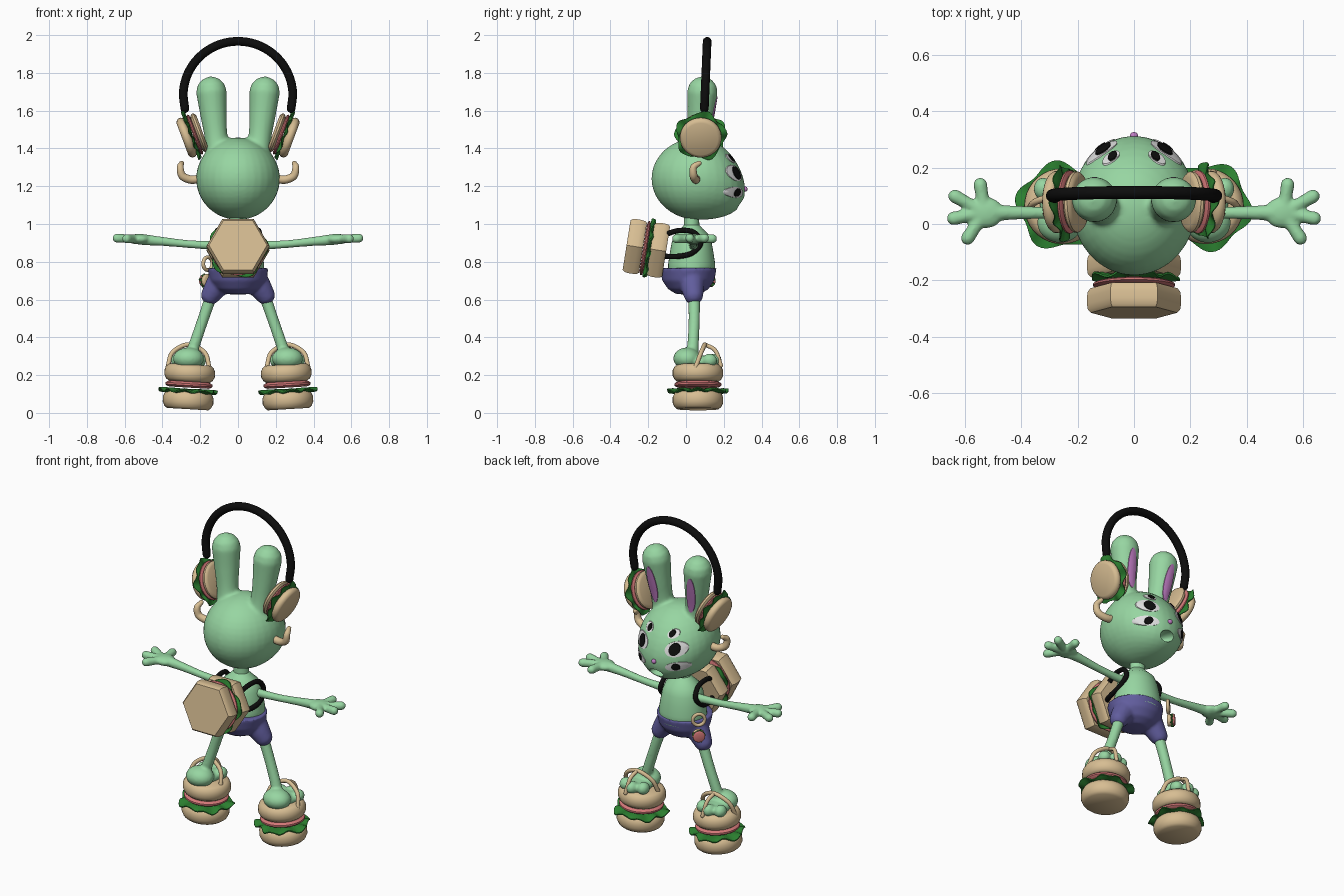
import bpy, bmesh
from math import sin, cos, pi, radians
from mathutils import Vector, Matrix
from mathutils.bvhtree import BVHTree

cube = bpy.data.objects.get("Cube")
if cube:
    bpy.data.objects.remove(cube)


def paint(name, r, g, b):
    m = bpy.data.materials.new(name)
    m.use_nodes = True
    m.diffuse_color = (r, g, b, 1)
    m.node_tree.nodes["Principled BSDF"].inputs["Base Color"].default_value = (r, g, b, 1)
    return m


SKIN = paint("mint_green", .31, .67, .36)
BUN = paint("bun_beige", .68, .51, .29)
LEAF = paint("lettuce_green", .025, .22, .03)
MEAT = paint("meat_pink", .66, .19, .19)
CLOTH = paint("shorts_violet", .12, .11, .34)
BLACK = paint("black", .004, .004, .004)
WHITE = paint("eye_white", .75, .75, .75)
LILAC = paint("lilac", .52, .2, .54)


# ---- helpers: each adds a shape to a bmesh ----
def skin_rings(bm, rings):
    rows = [[bm.verts.new(p) for p in ring] for ring in rings]
    n = len(rows[0])
    for a, b in zip(rows, rows[1:]):
        for i in range(n):
            j = (i + 1) % n
            bm.faces.new((a[i], a[j], b[j], b[i]))
    bm.faces.new(rows[0][::-1])
    bm.faces.new(rows[-1])


def lathe(bm, profile, mat=Matrix(), n=36, wave=0, scale_y=1):
    top = max(r for r, z in profile)
    rings = []
    for r, z in profile:
        ring = []
        for i in range(n):
            a = 2 * pi * i / n
            f = (r / top) ** 3
            rr = r * (1 + wave * 3 * f * sin(5 * a + 1))
            ring.append(mat @ Vector((rr * cos(a), rr * sin(a) * scale_y,
                                      z + wave * f * .3 * sin(9 * a))))
        rings.append(ring)
    skin_rings(bm, rings)


def ball(bm, loc, size):
    bmesh.ops.create_uvsphere(bm, u_segments=32, v_segments=20, radius=1,
                              matrix=Matrix.Translation(loc) @ Matrix.Diagonal((*size, 1)))


def tube(bm, points, radii, n=14, steps=6):
    """Smooth round-ended tube through the points."""
    p = [Vector(q).to_4d() for q in points]
    for q, r in zip(p, radii):
        q.w = r
    p = [2 * p[0] - p[1]] + p + [2 * p[-1] - p[-2]]
    path = []
    for a, b, c, d in zip(p, p[1:], p[2:], p[3:]):
        for k in range(steps):
            t = k / steps
            path.append(.5 * (2 * b + (c - a) * t + (2 * a - 5 * b + 4 * c - d) * t * t
                              + (3 * b - a - 3 * c + d) * t ** 3))
    path.append(p[-2])
    t0 = (path[0] - path[1]).to_3d().normalized()
    t1 = (path[-1] - path[-2]).to_3d().normalized()

    def cap(q, t, ang):
        v = (q.to_3d() + t * q.w * sin(radians(ang))).to_4d()
        v.w = q.w * cos(radians(ang))
        return v
    path = [cap(path[0], t0, a) for a in (80, 55, 28)] + path + [cap(path[-1], t1, a) for a in (28, 55, 80)]
    side, rings = t0.orthogonal(), []
    for i, q in enumerate(path):
        t = (path[min(i + 1, len(path) - 1)] - path[max(i - 1, 0)]).to_3d().normalized()
        side = (side - t * side.dot(t)).normalized()
        up = t.cross(side)
        rings.append([q.to_3d() + q.w * (side * cos(2 * pi * k / n) + up * sin(2 * pi * k / n))
                      for k in range(n)])
    skin_rings(bm, rings)


def finish(name, bm, mat, voxel=0, angle=40):
    if not voxel:
        bmesh.ops.remove_doubles(bm, verts=bm.verts, dist=1e-5)
    bmesh.ops.recalc_face_normals(bm, faces=bm.faces)
    me = bpy.data.meshes.new(name)
    bm.to_mesh(me)
    bm.free()
    ob = bpy.data.objects.new(name, me)
    bpy.context.collection.objects.link(ob)
    if voxel:   # fuse overlapping shapes into one soft skin
        m = ob.modifiers.new("fuse", "REMESH")
        m.mode, m.voxel_size = "VOXEL", voxel
        m = ob.modifiers.new("soften", "SMOOTH")
        m.factor, m.iterations = .5, 5
        me = bpy.data.meshes.new_from_object(ob.evaluated_get(bpy.context.evaluated_depsgraph_get()))
        ob.modifiers.clear()
        ob.data = me
    me.materials.clear()
    me.materials.append(mat)
    for o in bpy.context.selected_objects:
        o.select_set(False)
    ob.select_set(True)
    bpy.context.view_layer.objects.active = ob
    bpy.ops.object.shade_smooth_by_angle(angle=radians(angle))
    return ob


def make(name, mat, shape, *args, **kw):
    bm = bmesh.new()
    shape(bm, *args, **kw)
    return finish(name, bm, mat)


def patch(name, tree, mat, x, z, rx, rz, lift, tilt=0):
    """Thin painted oval laid on the +y side of a surface."""
    bm = bmesh.new()
    rings = []
    for k in (.02, .35, .7, 1):
        ring = []
        for i in range(28):
            a = 2 * pi * i / 28
            u, v = k * rx * cos(a), k * rz * sin(a)
            o = Vector((x + u * cos(tilt) - v * sin(tilt), 2, z + u * sin(tilt) + v * cos(tilt)))
            hit, normal, _, _ = tree.ray_cast(o, Vector((0, -1, 0)))
            ring.append(hit + normal * lift)
        rings.append(ring)
    rings.append([p - Vector((0, lift + .002, 0)) for p in rings[-1]])
    skin_rings(bm, rings)
    finish(name, bm, mat)


def slab(r, h, z, e=.82):
    return [(0.001, z - h), (e * r, z - h), ((1 + e) / 2 * r * 1.02, z - h * .75), (r, z - h * .3),
            (r, z + h * .3), ((1 + e) / 2 * r * 1.02, z + h * .75), (e * r, z + h), (0.001, z + h)]


def burger(name, mat, buns, leaf, meat, n=36, e=.82):
    """Each layer is (radius, half thickness, height along the axis)."""
    for i, b in enumerate(buns):
        make(f"{name}_bun_{i + 1}", BUN, lathe, slab(*b, e), mat, n)
    make(f"{name}_lettuce", LEAF, lathe, slab(*leaf, .7), mat, 72, .03)
    make(f"{name}_patty", MEAT, lathe, slab(*meat), mat)


def aim(loc, axis):
    return Matrix.Translation(loc) @ Vector(axis).to_track_quat("Z", "Y").to_matrix().to_4x4()


# ---- head and ears ----
bm = bmesh.new()
ball(bm, (0, .065, 1.24), (.222, .248, .218))
for v in bm.verts:
    t = max(0, (v.co.y - .065) / .248)
    v.co.z -= .06 * t * t
for s in (-1, 1):
    tube(bm, [(s * .1, .055, 1.36), (s * .116, .065, 1.46), (s * .13, .078, 1.58), (s * .141, .087, 1.70)],
         [.07, .061, .07, .081], 24)
head = finish("head_and_ears", bm, SKIN, .01, 60)
tree = BVHTree.FromObject(head, bpy.context.evaluated_depsgraph_get())
for s, side in ((-1, "right"), (1, "left")):
    for part, x, z, rx, rz, px, pz in (("upper", .08, 1.345, .03, .023, .015, .018),
                                       ("middle", .112, 1.268, .054, .042, .026, .034),
                                       ("lower", .122, 1.168, .056, .027, .018, .021)):
        patch(f"{side}_{part}_eye", tree, WHITE, s * x, z, rx, rz, .004, s * .15)
        patch(f"{side}_{part}_pupil", tree, BLACK, s * (x - .006), z, px, pz, .008)
    patch(f"{side}_inner_ear", tree, LILAC, s * .131, 1.56, .027, .115, .004, -s * .1)
make("nose", LILAC, ball, (0, .312, 1.185), (.015, .014, .014))
cutter = make("mouth_cutter", SKIN, ball, (0, .29, 1.105), (.045, .06, .028))
cutter.hide_render = True
cutter.hide_set(True)
m = head.modifiers.new("mouth", "BOOLEAN")
m.operation, m.object = "DIFFERENCE", cutter

# ---- headphones and cheek horns ----
arc = [radians(-14 + 208 * i / 12) for i in range(13)]
make("headband", BLACK, tube, [(.29 * cos(a), .1 + .012 * sin(a), 1.68 + .287 * sin(a)) for a in arc], [.023] * 13)
for s, side in ((-1, "right"), (1, "left")):
    burger(f"{side}_earcup", aim((s * .238, .078, 1.47), (s * .94, 0, -.35)),
           [(.11, .024, .036), (.108, .017, -.036)], (.13, .006, .008), (.112, .01, -.01))
    make(f"{side}_horn", BUN, tube, [(s * .2, .055, 1.24), (s * .25, .05, 1.235), (s * .295, .04, 1.255),
                                     (s * .306, .04, 1.3), (s * .298, .07, 1.322)], [.022, .022, .021, .018, .013])

# ---- torso, arms and hands ----
make("torso", SKIN, lathe, [(.1, .68), (.14, .73), (.138, .79), (.128, .85), (.118, .9), (.1, .945), (.065, .975),
                            (.045, .995), (.043, 1.06)], Matrix.Translation((0, .03, 0)), 36, 0, .9)
for s, side in ((-1, "right"), (1, "left")):
    bm = bmesh.new()
    tube(bm, [(s * .08, .04, .885), (s * .25, .04, .893), (s * .4, .04, .908), (s * .5, .04, .917)],
         [.026, .021, .024, .03])
    ball(bm, (s * .525, .04, .92), (.062, .055, .028))
    for tip in ((.545, .14, .922), (.635, .098, .925), (.64, .02, .925), (.59, -.05, .922)):
        tube(bm, [(s * .53, .04, .92), (s * (.53 + tip[0]) / 2, (.04 + tip[1]) / 2, .922), (s * tip[0], *tip[1:])],
             [.026, .023, .025])
    finish(f"{side}_arm", bm, SKIN, .007, 60)

# ---- shorts ----
bm = bmesh.new()
lathe(bm, [(.001, .625), (.07, .63), (.115, .655), (.148, .7), (.162, .765), (.14, .768), (.001, .765)],
      Matrix.Translation((0, .012, 0)), 36, 0, .93)
for s in (-1, 1):
    tube(bm, [(s * .085, .03, .71), (s * .12, .035, .66), (s * .144, .04, .625)], [.072, .062, .053])
finish("shorts", bm, CLOTH, .009, 60)

# ---- legs, feet and burger sandals ----
for s, side in ((-1, "right"), (1, "left")):
    x = s * .262
    bm = bmesh.new()
    tube(bm, [(s * .135, .043, .64), (s * .19, .043, .48), (s * .245, .035, .32)], [.032, .03, .031])
    ball(bm, (x, .005, .288), (.082, .072, .058))
    ball(bm, (x, .08, .27), (.075, .08, .035))
    for dx, dy in ((-.06, .125), (0, .15), (.06, .125)):
        ball(bm, (x + dx, dy, .278), (.034, .04, .036))
    finish(f"{side}_leg", bm, SKIN, .008, 60)
    burger(f"{side}_sandal", aim((s * .268, .063, 0), (-s * .06, 0, 1)),
           [(.134, .048, .068), (.134, .045, .211)], (.15, .01, .116), (.125, .016, .15))
    make(f"{side}_sandal_strap", BUN, tube, [(x - .11, .05, .24), (x - .085, .08, .32), (x, .1, .362),
                                             (x + .085, .08, .32), (x + .11, .05, .24)], [.012] * 5)
    make(f"{side}_sandal_thong", BUN, tube, [(x, .1, .362), (x + .01, .155, .33), (x + .02, .185, .25)], [.011] * 3)

# ---- backpack with shoulder straps ----
pack = Matrix.Translation((0, -.208, .871)) @ Matrix.Rotation(radians(81), 4, "X")
burger("backpack", pack, [(.167, .044, .064), (.167, .042, -.062)], (.15, .011, -.014), (.145, .011, .008), 6, .92)
for s, side in ((-1, "right"), (1, "left")):
    make(f"{side}_shoulder_strap", BLACK, tube,
         [(s * .09, -.12, .94), (s * .105, -.04, .965), (s * .112, .04, .957), (s * .12, .078, .9),
          (s * .13, .03, .845), (s * .125, -.05, .828), (s * .1, -.12, .83)], [.014] * 7)

# ---- hip charm ----
out = Vector((-.7, .7, 0))
charm = aim((-.16, .105, .79), out)
ring = [2 * pi * i / 16 for i in range(17)]
make("charm_ring", BUN, tube, [charm @ Vector((.034 * cos(a), .034 * sin(a), 0)) for a in ring], [.01] * 17)
burger("charm", aim((-.172, .122, .7), out), [(.036, .012, -.012)], (.036, .004, .003), (.034, .007, .012))
